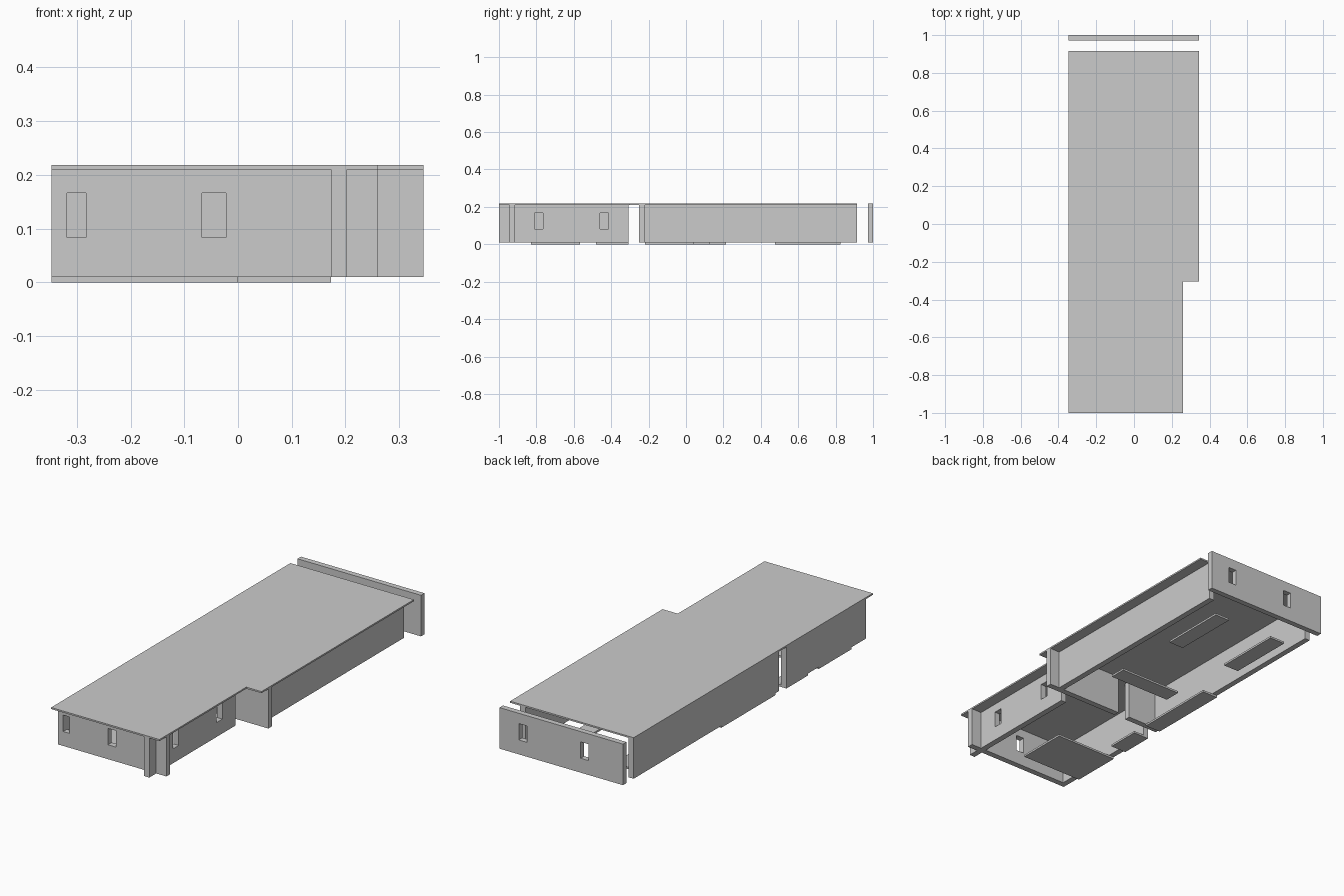
import bpy
import bmesh

if "Cube" in bpy.data.objects:
    bpy.data.objects.remove(bpy.data.objects["Cube"])

LEFT, RIGHT = -0.347, 0.345      # outer x limits of the building
WALL_Z = (0.01, 0.218)
WINDOW_Z = (0.083, 0.166)
WINDOW_W = 0.045


def box(name, x, y, z):
    """Axis-aligned box from (min, max) pairs."""
    bm = bmesh.new()
    bmesh.ops.create_cube(bm, size=1)
    for v in bm.verts:
        v.co = [r[0] if c < 0 else r[1] for c, r in zip(v.co, (x, y, z))]
    mesh = bpy.data.meshes.new(name)
    bm.to_mesh(mesh)
    bm.free()
    obj = bpy.data.objects.new(name, mesh)
    bpy.context.collection.objects.link(obj)
    return obj


def wall(name, x, y, windows=()):
    """Wall box; windows lists the start of each opening along its length."""
    obj = box(name, x, y, WALL_Z)
    along_x = x[1] - x[0] > y[1] - y[0]
    for i, start in enumerate(windows):
        span = (start, start + WINDOW_W)
        wx = span if along_x else (x[0] - 0.02, x[1] + 0.02)
        wy = (y[0] - 0.02, y[1] + 0.02) if along_x else span
        cutter = box(f"{name}_cutter_{i}", wx, wy, WINDOW_Z)
        cutter.hide_render = True
        mod = obj.modifiers.new("window", "BOOLEAN")
        mod.operation, mod.solver, mod.object = "DIFFERENCE", "EXACT", cutter
        bpy.context.view_layer.objects.active = obj
        bpy.ops.object.modifier_apply(modifier=mod.name)
        bpy.data.objects.remove(cutter, do_unlink=True)
    return obj


# Roof slab with the step on the right side
outline = [(LEFT, -1), (0.26, -1), (0.26, -0.305), (RIGHT, -0.305),
           (RIGHT, 0.915), (LEFT, 0.915)]
bm = bmesh.new()
face = bm.faces.new([bm.verts.new((x, y, 0.21)) for x, y in outline])
ext = bmesh.ops.extrude_face_region(bm, geom=[face], use_keep_orig=True)
top = [g for g in ext["geom"] if isinstance(g, bmesh.types.BMVert)]
bmesh.ops.translate(bm, verts=top, vec=(0, 0, 0.008))
bmesh.ops.recalc_face_normals(bm, faces=bm.faces[:])
mesh = bpy.data.meshes.new("roof")
bm.to_mesh(mesh)
bm.free()
bpy.context.collection.objects.link(bpy.data.objects.new("roof", mesh))

# Front wing walls, crossing at the right corner
wall("front_wall", (LEFT, 0.26), (-0.945, -0.915), (-0.328, -0.067))
wall("wing_side_wall", (0.173, 0.203), (-1, -0.308), (-0.81, -0.46))
wall("wing_left_wall", (LEFT, -0.318), (-0.945, -0.308))

# Main block walls, with a doorway in the cross wall
wall("main_left_wall", (LEFT, -0.318), (-0.25, 0.915))
wall("main_right_wall", (0.26, 0.29), (-0.25, 0.915))
wall("cross_wall_left", (LEFT, -0.154), (-0.25, -0.22))
wall("cross_wall_right", (-0.085, RIGHT), (-0.25, -0.22))

# Detached back wall
wall("back_wall", (LEFT, RIGHT), (0.972, 1), (-0.155, 0.192))

# Thin floor plates under the rooms
plates = {
    "plate_back_right": ((0.09, 0.173), (0.475, 0.825)),
    "plate_back_left": ((-0.26, -0.174), (0.475, 0.825)),
    "plate_middle": ((-0.174, 0.173), (0.04, 0.125)),
    "plate_side_long": ((LEFT, -0.26), (-0.22, 0.213)),
    "plate_side_short": ((LEFT, -0.26), (-0.48, -0.308)),
    "plate_front": ((LEFT, 0.0), (-0.83, -0.567)),
}
for name, (x, y) in plates.items():
    box(name, x, y, (0, 0.01))
